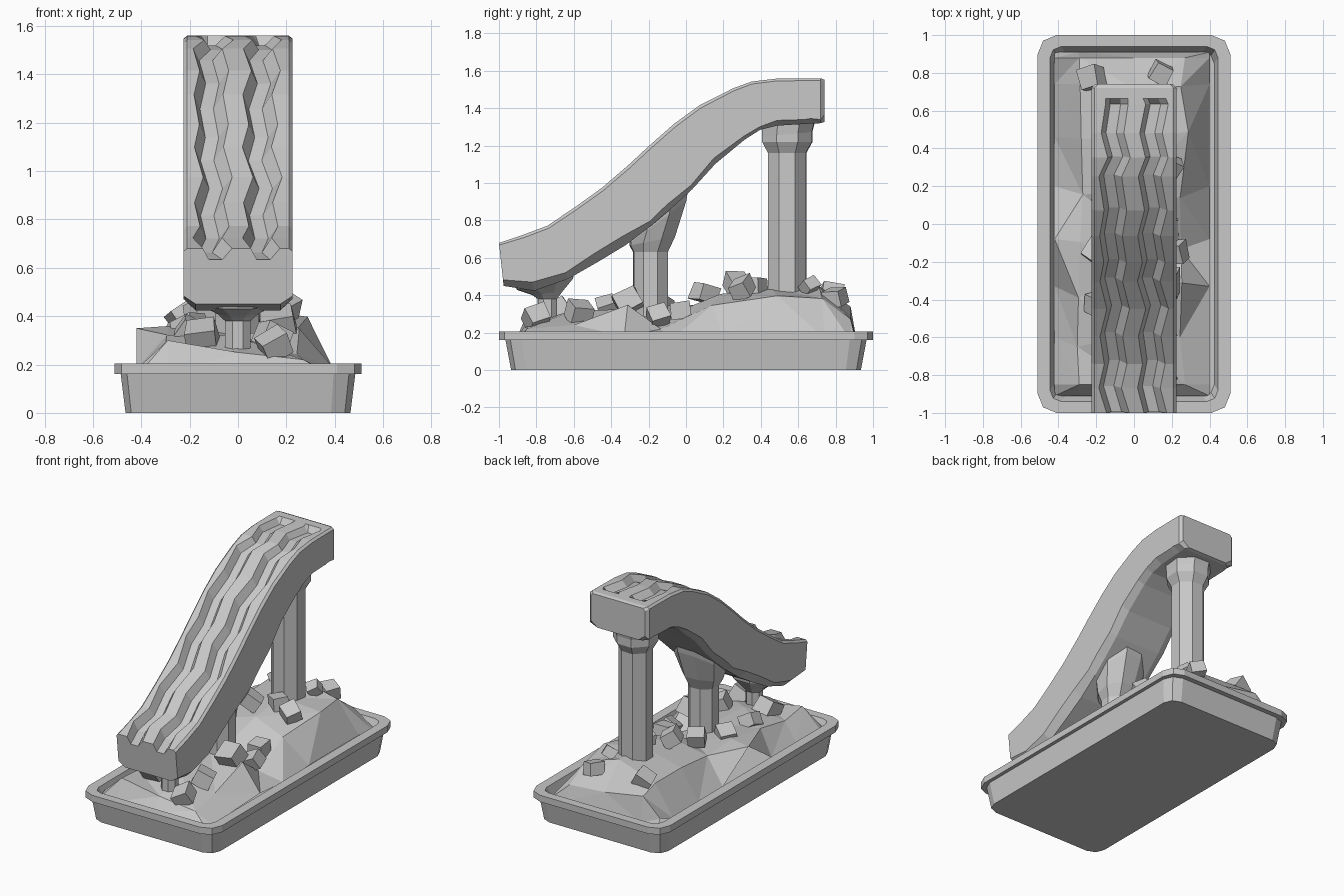
import bpy, bmesh, math, random
from mathutils import Vector, Euler

cube = bpy.data.objects.get("Cube")
if cube:
    bpy.data.objects.remove(cube, do_unlink=True)
rng = random.Random(7)

stone = bpy.data.materials.new("stone grey")
stone.use_nodes = True
GREY = (0.58, 0.58, 0.58, 1)
stone.diffuse_color = GREY
stone.node_tree.nodes["Principled BSDF"].inputs["Base Color"].default_value = GREY


def finish(name, bm):
    bmesh.ops.recalc_face_normals(bm, faces=bm.faces)
    mesh = bpy.data.meshes.new(name)
    bm.to_mesh(mesh)
    bm.free()
    mesh.materials.append(stone)
    obj = bpy.data.objects.new(name, mesh)
    bpy.context.collection.objects.link(obj)
    return obj


def loft(name, rings):
    """Skin a list of equal-length closed rings and cap both ends."""
    bm = bmesh.new()
    loops = [[bm.verts.new(p) for p in ring] for ring in rings]
    n = len(loops[0])
    for a, b in zip(loops, loops[1:]):
        for i in range(n):
            j = (i + 1) % n
            bm.faces.new((a[i], a[j], b[j], b[i]))
    bm.faces.new(loops[0])
    bm.faces.new(loops[-1])
    return finish(name, bm)


# Tray: rounded rectangle lofted up the outside, over the rim and down inside
def rounded_rect(hx, hy, z, r):
    pts = []
    for k, (sx, sy) in enumerate(((1, 1), (-1, 1), (-1, -1), (1, -1))):
        for step in range(3):
            a = math.radians(90 * k + 45 * step)
            pts.append((sx * (hx - r) + r * math.cos(a),
                        sy * (hy - r) + r * math.sin(a), z))
    return pts


loft("tray", [rounded_rect(*p) for p in (
    (0.465, 0.935, 0, 0.08), (0.485, 0.965, 0.16, 0.09),
    (0.51, 1.0, 0.16, 0.1), (0.51, 1.0, 0.205, 0.1),
    (0.445, 0.94, 0.205, 0.06), (0.425, 0.91, 0.14, 0.06))])


# Rubble ground: a coarse faceted sheet, one row of heights per y
COLUMNS = (-0.42, -0.29, 0, 0.27, 0.4)
ROWS = ((-0.91, (0.15, 0.16, 0.17, 0.16, 0.15)), (-0.85, (0.18, 0.3, 0.25, 0.22, 0.16)),
        (-0.6, (0.17, 0.27, 0.32, 0.25, 0.17)), (-0.33, (0.18, 0.33, 0.33, 0.33, 0.18)),
        (-0.08, (0.35, 0.34, 0.32, 0.22, 0.16)), (0.2, (0.18, 0.33, 0.4, 0.35, 0.17)),
        (0.46, (0.17, 0.37, 0.44, 0.4, 0.17)), (0.74, (0.17, 0.36, 0.43, 0.37, 0.17)),
        (0.88, (0.22, 0.34, 0.29, 0.27, 0.16)), (0.91, (0.16, 0.17, 0.17, 0.17, 0.15)))
bm = bmesh.new()
grid = []
for y, heights in ROWS:
    row = []
    for x, z in zip(COLUMNS, heights):
        p = Vector((x, y, z))
        if abs(x) < 0.4 and abs(y) < 0.8:
            p += Vector((rng.uniform(-0.03, 0.03), rng.uniform(-0.07, 0.07),
                         rng.uniform(-0.01, 0.02)))
        row.append(bm.verts.new(p))
    grid.append(row)
for lower, upper in zip(grid, grid[1:]):
    for i in range(len(COLUMNS) - 1):
        a, b, c, d = lower[i], lower[i + 1], upper[i + 1], upper[i]
        tris = ((a, b, c), (a, c, d)) if rng.random() < 0.5 else ((a, b, d), (b, c, d))
        for t in tris:
            bm.faces.new(t)
finish("rubble_ground", bm)


# Slide: stations of (top y, top z, bottom y, bottom z), resampled along the run
KEYS = ((-1, 0.68, -0.975, 0.45), (-0.85, 0.73, -0.79, 0.42), (-0.72, 0.78, -0.6, 0.5),
        (-0.4, 1.01, -0.27, 0.7), (-0.1, 1.29, 0.0, 0.93), (0.12, 1.45, 0.2, 1.15),
        (0.33, 1.54, 0.38, 1.28), (0.5, 1.56, 0.5, 1.31), (0.72, 1.56, 0.72, 1.32))


def station(y):
    for a, b in zip(KEYS, KEYS[1:]):
        if y <= b[0]:
            t = (y - a[0]) / (b[0] - a[0])
            return [p + (q - p) * t for p, q in zip(a, b)]
    return list(KEYS[-1])


def section(y, zig, depth, shrink=0.0):
    yt, zt, yb, zb = station(y)
    half = 0.225 - shrink
    low = rng.uniform(0.06, 0.16) + shrink
    high = 0.95 - shrink
    outline = [(-half + 0.05, 0), (-half, low), (-half, high), (-half + 0.015, 1)]
    # two winding grooves, each with a steep wall, a narrow floor and a slope
    for centre in (-0.105, 0.1):
        c = centre + zig + rng.uniform(-0.006, 0.006)
        outline += [(c - 0.06, 1), (c - 0.035, 1 - depth),
                    (c + 0.02, 1 - depth), (c + 0.06, 1)]
    outline += [(half - 0.015, 1), (half, high), (half, low), (half - 0.05, 0)]
    return [(x, yb + (yt - yb) * t, zb + (zt - zb) * t) for x, t in outline]


rings = []
STEPS = 12
for k in range(STEPS + 1):
    y = -1 + 1.635 * k / STEPS
    if 0 < k < STEPS:
        y += rng.uniform(-0.025, 0.025)
    rings.append(section(y, 0.015 * (-1) ** k + rng.uniform(-0.008, 0.008),
                         0.18 + rng.uniform(-0.03, 0.03)))
rings.append(section(0.665, 0.01, 0.0))
rings.append(section(0.72, 0.01, 0.0))
end = section(0.72, 0.01, 0.0, 0.02)
rings.append([(x, y + 0.02, z * 0.94 + 0.086) for x, y, z in end])
loft("slide", rings)


# Pillars: uneven eight-sided columns with flared capitals
def pillar(name, levels):
    spin = math.pi / 8
    wobble = [rng.uniform(0.97, 1.06) for _ in range(8)]
    rings = []
    for cy, z, r, slope in levels:
        ring = []
        for i in range(8):
            a = spin + math.tau * i / 8
            dy = r * wobble[i] * math.sin(a)
            ring.append((r * wobble[i] * math.cos(a), cy + dy, z + slope * dy))
        rings.append(ring)
    loft(name, rings)


pillar("back_pillar", ((0.54, 0.2, 0.11, 0), (0.54, 1.16, 0.11, 0), (0.54, 1.22, 0.145, 0),
                       (0.54, 1.26, 0.145, 0.1), (0.55, 1.34, 0.155, 0.1)))
pillar("middle_pillar", ((-0.19, 0.18, 0.095, 0), (-0.19, 0.63, 0.095, 0),
                         (-0.18, 0.69, 0.125, 0.2), (-0.15, 0.79, 0.155, 0.75),
                         (-0.14, 0.87, 0.165, 0.95)))
pillar("front_pillar", ((-0.74, 0.2, 0.055, 0), (-0.74, 0.38, 0.055, 0),
                        (-0.74, 0.41, 0.085, 0.1), (-0.75, 0.46, 0.16, 0.2),
                        (-0.75, 0.5, 0.17, 0.3)))


# Loose rocks: tilted blocks scattered round the pillars (x, y, z, size)
ROCKS = ((0.15, -0.8, 0.28, 0.11), (-0.15, -0.68, 0.32, 0.12), (-0.2, -0.42, 0.34, 0.1),
         (0.14, -0.57, 0.31, 0.12), (0.17, -0.31, 0.37, 0.13), (-0.2, -0.15, 0.35, 0.11),
         (0.22, -0.15, 0.29, 0.1), (0.18, -0.03, 0.32, 0.1), (-0.15, 0.1, 0.41, 0.11),
         (0.19, 0.3, 0.44, 0.1), (-0.08, 0.27, 0.46, 0.11), (0.05, 0.37, 0.45, 0.1),
         (-0.22, 0.77, 0.4, 0.11), (0.14, 0.8, 0.39, 0.1), (0.12, 0.66, 0.45, 0.08))
for n, (x, y, z, size) in enumerate(ROCKS):
    bm = bmesh.new()
    bmesh.ops.create_cube(bm, size=size)
    turn = Euler([rng.uniform(-0.6, 0.6) for _ in range(3)]).to_matrix()
    for v in bm.verts:
        v.co.z *= 0.85
        v.co = turn @ (v.co * rng.uniform(0.92, 1.1)) + Vector((x, y, z))
    finish(f"rock_{n + 1}", bm)
